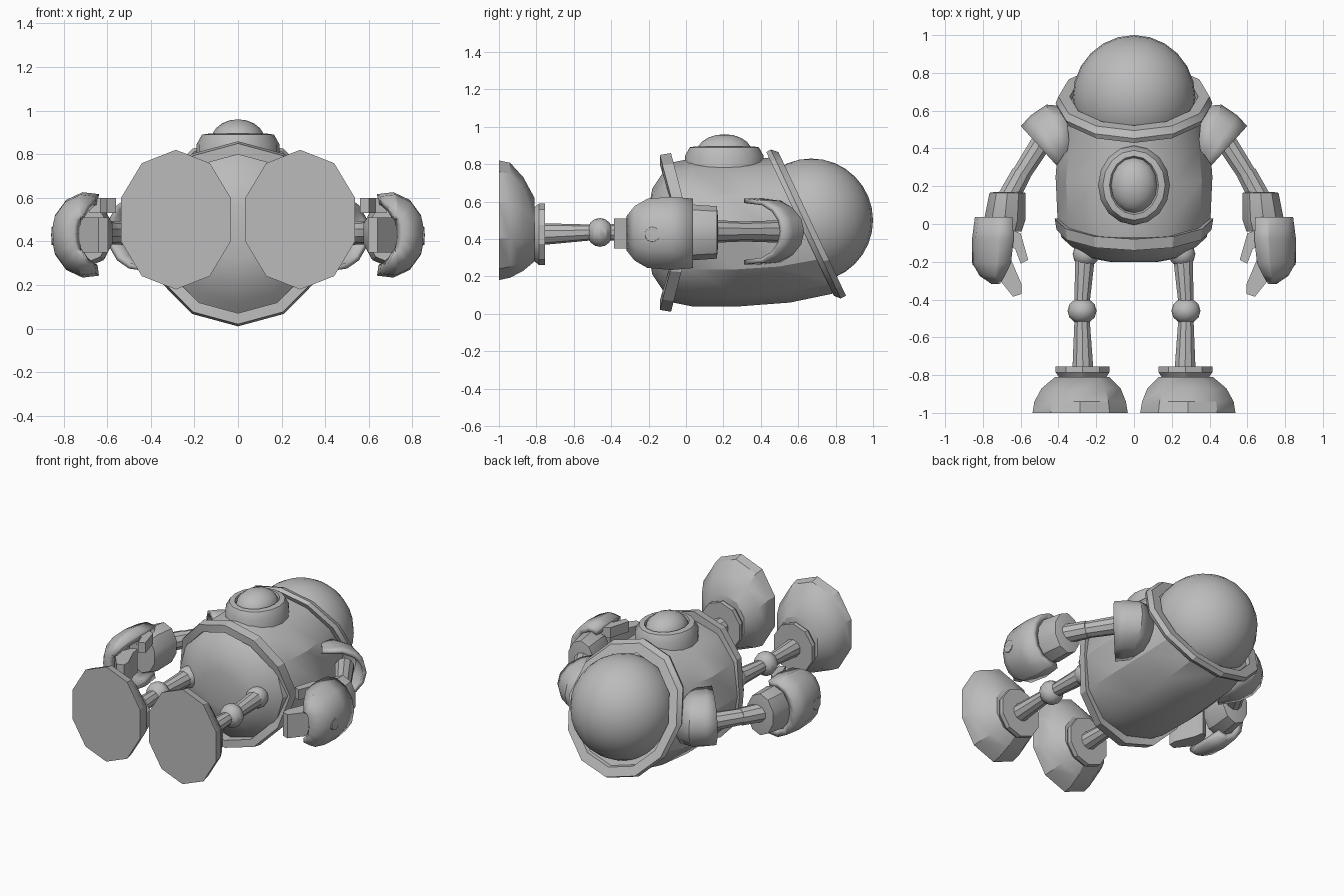
import bpy, bmesh
from math import sin, cos, pi, radians
from mathutils import Vector, Matrix

cube = bpy.data.objects.get("Cube")
if cube:
    bpy.data.objects.remove(cube)

grey = bpy.data.materials.new("plain_grey")
grey.use_nodes = True
grey.diffuse_color = (0.5, 0.5, 0.5, 1)
grey.node_tree.nodes["Principled BSDF"].inputs["Base Color"].default_value = (0.5, 0.5, 0.5, 1)


def finish(name, bm, angle=30):
    bmesh.ops.recalc_face_normals(bm, faces=bm.faces)
    mesh = bpy.data.meshes.new(name)
    bm.to_mesh(mesh)
    bm.free()
    mesh.materials.append(grey)
    ob = bpy.data.objects.new(name, mesh)
    bpy.context.collection.objects.link(ob)
    bpy.ops.object.select_all(action='DESELECT')
    ob.select_set(True)
    bpy.context.view_layer.objects.active = ob
    bpy.ops.object.shade_smooth_by_angle(angle=radians(angle))
    return ob


def ring(cx, y, cz, rx, rz, tilt=0, fold=0, n=12):
    """Ellipse around the y axis; tilt leans it, fold pulls the sides along y."""
    pts = []
    for i in range(n):
        a = 2 * pi * i / n
        dz = rz * cos(a)
        pts.append((cx + rx * sin(a), y - tilt * dz + fold * (1 - abs(cos(a))), cz + dz))
    return pts


def loft(name, rings, loop=True, caps=True, hoop=False, angle=30):
    """Skin a row of point rings; hoop joins the last ring to the first."""
    bm = bmesh.new()
    rows = [[bm.verts.new(p) for p in r] for r in rings]
    n = len(rows[0])
    pairs = list(zip(rows, rows[1:])) + ([(rows[-1], rows[0])] if hoop else [])
    for a, b in pairs:
        for i in range(n if loop else n - 1):
            j = (i + 1) % n
            bm.faces.new((a[i], a[j], b[j], b[i]))
    if caps and not hoop:
        bm.faces.new(rows[0])
        bm.faces.new(rows[-1])
    return finish(name, bm, angle)


def pipe(name, a, b, r1, r2, n=10):
    a, b = Vector(a), Vector(b)
    d = b - a
    m = Matrix.Translation((a + b) / 2) @ d.to_track_quat('Z', 'Y').to_matrix().to_4x4()
    bm = bmesh.new()
    bmesh.ops.create_cone(bm, cap_ends=True, segments=n, radius1=r1, radius2=r2,
                          depth=d.length, matrix=m)
    return finish(name, bm)


def ball(name, c, r, u=12, v=8, angle=30):
    bm = bmesh.new()
    m = Matrix.Translation(c) @ Matrix.Diagonal((*r, 1))
    bmesh.ops.create_uvsphere(bm, u_segments=u, v_segments=v, radius=1, matrix=m)
    return finish(name, bm, angle)


def bar(name, section, z0, z1):
    """Upright prism from an xy outline."""
    return loft(name, [[(x, y, z) for x, y in section] for z in (z0, z1)])


def thicken(ob, t):
    mod = ob.modifiers.new("thickness", 'SOLIDIFY')
    mod.thickness = t
    mod.offset = 0


# Torso: faceted barrel with a domed underside and a leaning top
loft("torso", [ring(0, -0.20, 0.44, 0.13, 0.12), ring(0, -0.18, 0.44, 0.24, 0.23),
               ring(0, -0.12, 0.44, 0.33, 0.32), ring(0, -0.07, 0.435, 0.385, 0.375),
               ring(0, 0.03, 0.435, 0.405, 0.395), ring(0, 0.25, 0.435, 0.415, 0.395, 0.1),
               ring(0, 0.44, 0.445, 0.40, 0.385, 0.3), ring(0, 0.64, 0.475, 0.36, 0.36, 0.5)])

# Waist rim folds forward at the sides
loft("waist_rim", [ring(0, y, 0.435, r, r * 1.01, 0, 0.11)
                   for y, r in ((-0.14, 0.36), (-0.14, 0.41), (-0.08, 0.42), (-0.08, 0.36))], hoop=True)

# Leaning neck collar and domed head
loft("neck_collar", [ring(0, y, 0.48, r, r * 0.96, 0.47)
                     for y, r in ((0.61, 0.34), (0.61, 0.40), (0.64, 0.415),
                                  (0.675, 0.40), (0.675, 0.34))], hoop=True)
ball("head", (0, 0.67, 0.5), (0.325, 0.33, 0.33), 24, 16, 60)

# Chest porthole: oval stepped frame and lens
def oval(rx, ry, z, n=16):
    return [(rx * cos(2 * pi * i / n), 0.205 + ry * sin(2 * pi * i / n), z) for i in range(n)]

loft("porthole_frame", [oval(0.19, 0.21, 0.74), oval(0.19, 0.21, 0.845), oval(0.165, 0.185, 0.89),
                        oval(0.13, 0.155, 0.895), oval(0.12, 0.145, 0.875)])
ball("porthole_lens", (0, 0.205, 0.86), (0.125, 0.15, 0.1), 16, 10, 60)

for s, side in ((1, "left_"), (-1, "right_")):
    # Leg: hip ball, thigh, knee ball, shin
    ball(side + "hip", (s * 0.255, -0.16, 0.44), (0.07, 0.07, 0.07))
    pipe(side + "thigh", (s * 0.26, -0.18, 0.44), (s * 0.275, -0.42, 0.435), 0.055, 0.042)
    ball(side + "knee", (s * 0.275, -0.46, 0.435), (0.077, 0.07, 0.077))
    pipe(side + "shin", (s * 0.275, -0.5, 0.435), (s * 0.27, -0.8, 0.425), 0.042, 0.06)

    # Foot: ankle collar and flat-soled dome
    loft(side + "ankle_collar", [ring(s * 0.272, y, 0.425, r, r * 1.1, n=10) for y, r in
                                 ((-0.755, 0.12), (-0.755, 0.15), (-0.785, 0.15),
                                  (-0.82, 0.125))])
    loft(side + "foot", [ring(s * x, y, z, rx, rz, n=10) for x, y, z, rx, rz in
                         ((0.285, -1.0, 0.5, 0.265, 0.32), (0.285, -0.94, 0.5, 0.255, 0.307),
                          (0.28, -0.87, 0.48, 0.22, 0.25), (0.275, -0.81, 0.45, 0.15, 0.17))])

    # Shoulder guard: half shell, open toward the hand
    rows = []
    for (ax, ay), (bx, by) in (((0.41, 0.31), (0.59, 0.51)), ((0.39, 0.34), (0.54, 0.565)),
                               ((0.37, 0.37), (0.46, 0.62)), ((0.34, 0.4), (0.36, 0.61))):
        row = []
        for i in range(9):
            t = pi * (i / 8 - 0.5)
            c = max(cos(t), 0) ** 0.75
            row.append((s * (ax + (bx - ax) * c), ay + (by - ay) * c, 0.44 + 0.165 * sin(t)))
        rows.append(row)
    thicken(loft(side + "shoulder_guard", rows, loop=False, caps=False), 0.025)

    # Arm and forearm cuff
    pipe(side + "upper_arm", (s * 0.44, 0.51, 0.44), (s * 0.6, 0.26, 0.44), 0.06, 0.052)
    pipe(side + "lower_arm", (s * 0.595, 0.27, 0.44), (s * 0.67, 0.13, 0.44), 0.056, 0.06)
    loft(side + "cuff", [ring(s * x, y, 0.435, rx, rz, n=10) for x, y, rx, rz in
                         ((0.67, 0.17, 0.07, 0.09), (0.67, 0.165, 0.1, 0.14),
                          (0.685, 0.02, 0.115, 0.15), (0.69, -0.04, 0.1, 0.13))])

    # Hand: curved outer shell wrapping the cuff
    rows = []
    for y, cx, rx, rz in ((0.035, 0.69, 0.13, 0.165), (-0.08, 0.69, 0.145, 0.175),
                          (-0.2, 0.7, 0.135, 0.165), (-0.26, 0.715, 0.085, 0.13),
                          (-0.3, 0.72, 0.02, 0.08)):
        arc = [radians(-110 + 220 * i / 8) for i in range(9)]
        rows.append([(s * (cx + rx * cos(a)), y, 0.43 + rz * sin(a)) for a in arc])
    thicken(loft(side + "hand_shell", rows, loop=False, caps=False), 0.045)

    # Fingers, thumb and the round bolt on the back of the hand
    bar(side + "fingers", [(s * x, y) for x, y in
                           ((0.74, -0.26), (0.7, -0.15), (0.66, -0.13), (0.65, -0.19),
                            (0.595, -0.32), (0.595, -0.37), (0.64, -0.385))], 0.35, 0.51)
    bar(side + "thumb", [(s * x, y) for x, y in
                         ((0.67, -0.02), (0.6, -0.05), (0.56, -0.19), (0.6, -0.21),
                          (0.63, -0.13), (0.68, -0.12))], 0.53, 0.6)
    pipe(side + "hand_bolt", (s * 0.8, -0.18, 0.425), (s * 0.855, -0.18, 0.425), 0.05, 0.04)
